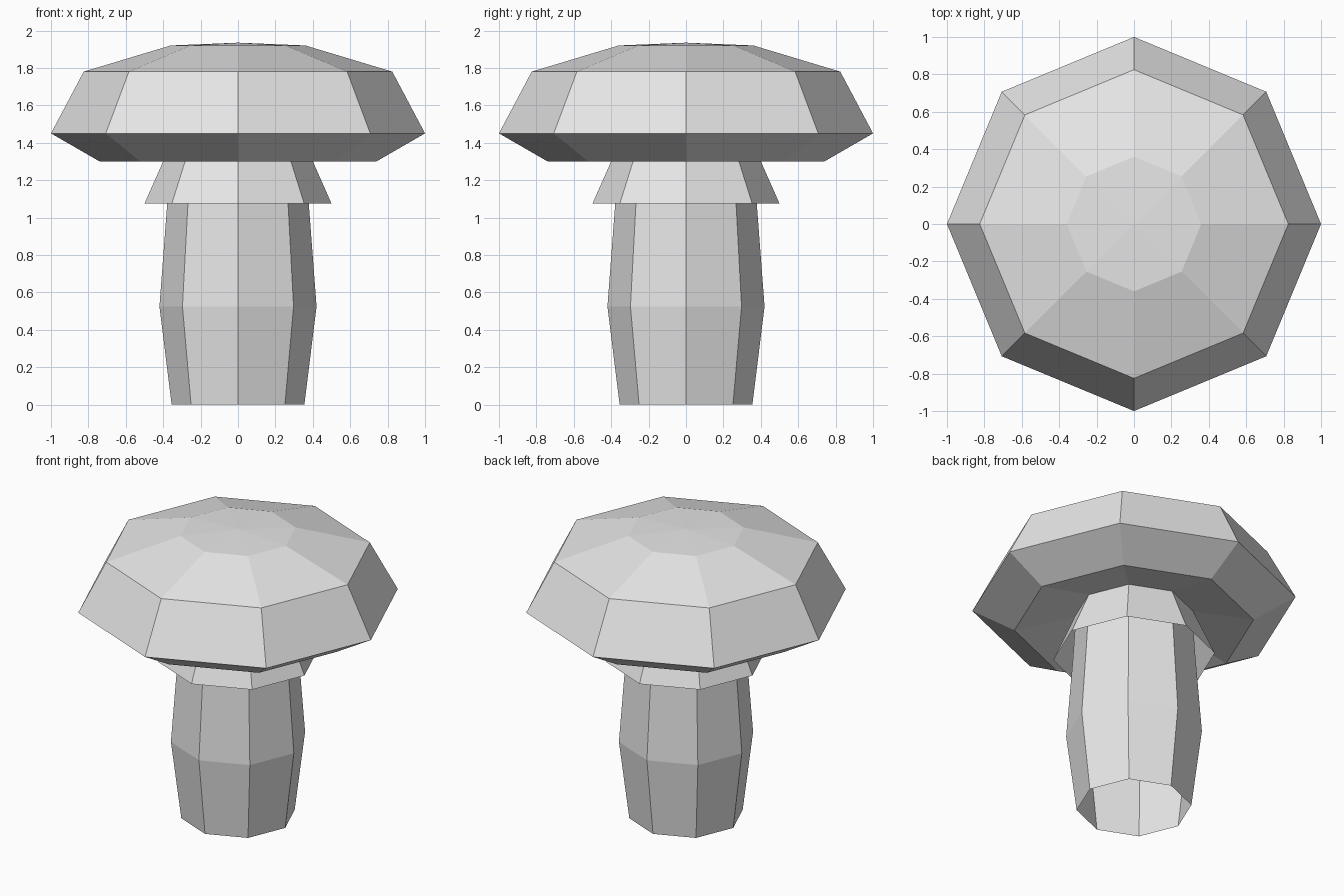
import bpy
import bmesh
from math import cos, sin, tau

SIDES = 8

cube = bpy.data.objects.get("Cube")
if cube:
    bpy.data.objects.remove(cube, do_unlink=True)

# Single plain colour
grey = bpy.data.materials.new("light_grey")
grey.use_nodes = True
grey.diffuse_color = (0.8, 0.8, 0.8, 1)
grey.node_tree.nodes["Principled BSDF"].inputs["Base Color"].default_value = grey.diffuse_color


def lathe(name, profile):
    """Turn a (radius, height) profile, listed bottom to top, into a faceted shell."""
    bm = bmesh.new()
    rings = []
    for r, z in profile:
        if r == 0:
            rings.append([bm.verts.new((0, 0, z))] * SIDES)
        else:
            rings.append([bm.verts.new((r * cos(tau * i / SIDES), r * sin(tau * i / SIDES), z))
                          for i in range(SIDES)])
    for low, high in zip(rings, rings[1:]):
        for i in range(SIDES):
            j = (i + 1) % SIDES
            corners = [low[i], low[j], high[j], high[i]]
            bm.faces.new(list(dict.fromkeys(corners)))  # tip faces become triangles
    mesh = bpy.data.meshes.new(name)
    bm.to_mesh(mesh)
    bm.free()
    mesh.materials.append(grey)
    obj = bpy.data.objects.new(name, mesh)
    bpy.context.collection.objects.link(obj)
    return obj


# Bulging stem, open at the bottom
lathe("stem", [(0.355, 0), (0.42, 0.525), (0.378, 1.08), (0.36, 1.38)])

# Flared skirt hanging round the top of the stem
lathe("skirt", [(0.5, 1.075), (0.365, 1.38)])

# Cap with a hollowed underside and a shallow domed top
lathe("cap", [(0.365, 1.38), (0.74, 1.3), (1, 1.45), (0.825, 1.78), (0.36, 1.92), (0, 1.935)])
